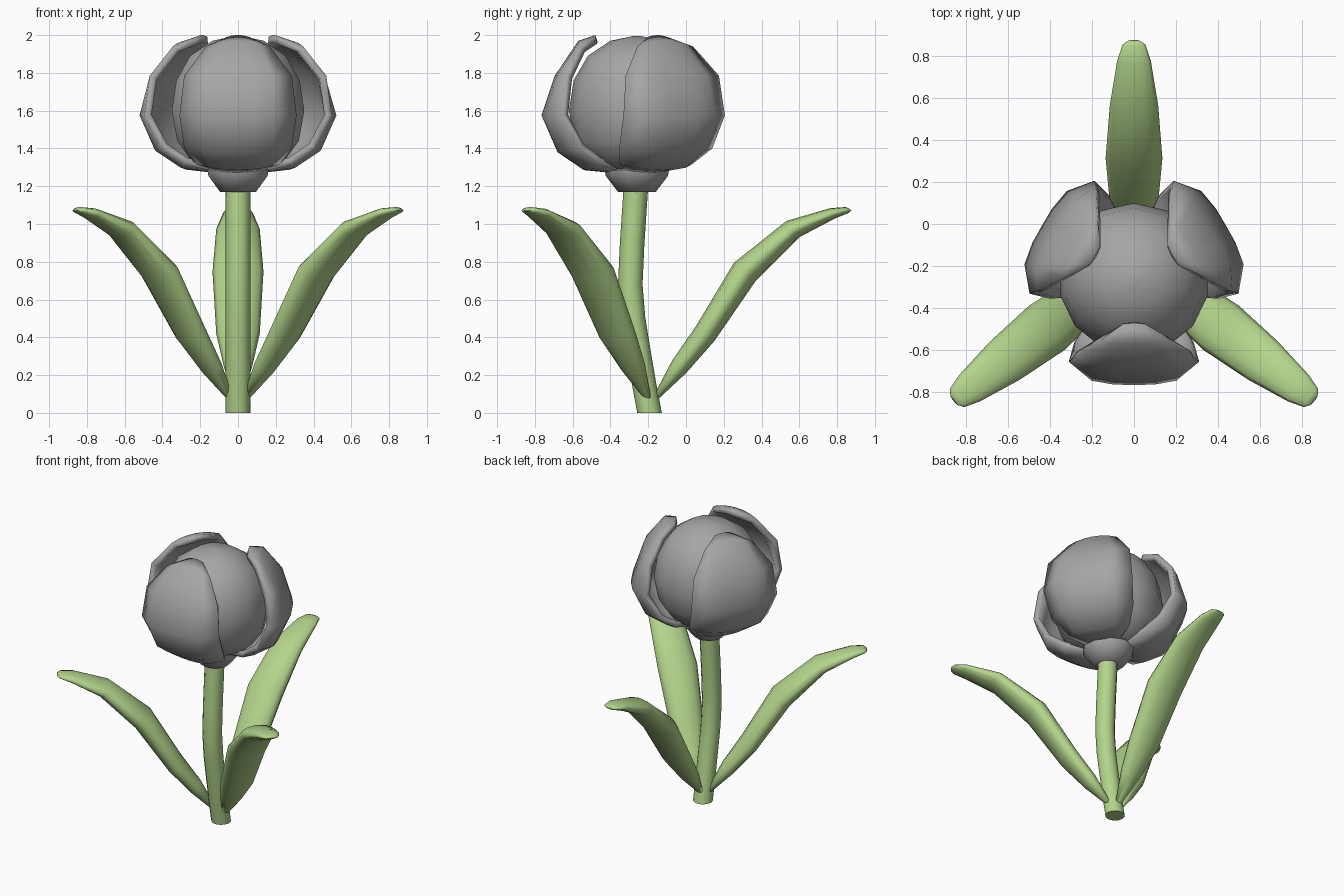
import bpy, bmesh, math
from mathutils import Vector

if "Cube" in bpy.data.objects:
    bpy.data.objects.remove(bpy.data.objects["Cube"])


def material(name, rgb):
    m = bpy.data.materials.new(name)
    m.diffuse_color = (*rgb, 1)
    m.use_nodes = True
    m.node_tree.nodes["Principled BSDF"].inputs["Base Color"].default_value = m.diffuse_color
    return m


GREY = material("petal grey", (0.38, 0.38, 0.38))
GREEN = material("leaf green", (0.45, 0.66, 0.26))


def finish(name, bm, mat, thickness=0, sharp=60):
    """Turn a bmesh into a smooth-shaded object, optionally thickened inward."""
    me = bpy.data.meshes.new(name)
    bm.to_mesh(me)
    bm.free()
    ob = bpy.data.objects.new(name, me)
    bpy.context.collection.objects.link(ob)
    if thickness:
        mod = ob.modifiers.new("thickness", 'SOLIDIFY')
        mod.thickness = thickness
        mod.offset = -1
        dg = bpy.context.evaluated_depsgraph_get()
        me = bpy.data.meshes.new_from_object(ob.evaluated_get(dg))
        ob.modifiers.clear()
        ob.data = me
    me.materials.clear()
    me.materials.append(mat)
    for p in me.polygons:
        p.use_smooth = True
    me.set_sharp_from_angle(angle=math.radians(sharp))
    return ob


def skin(name, loops, mat, sharp=60):
    """Closed tube through a list of equal point rings."""
    bm = bmesh.new()
    loops = [[bm.verts.new(p) for p in ring] for ring in loops]
    n = len(loops[0])
    for a, b in zip(loops, loops[1:]):
        for i in range(n):
            j = (i + 1) % n
            bm.faces.new((a[i], a[j], b[j], b[i]))
    bm.faces.new(loops[0])
    bm.faces.new(loops[-1])
    bmesh.ops.recalc_face_normals(bm, faces=bm.faces)
    return finish(name, bm, mat, sharp=sharp)


def rings(name, profile, sides, mat):
    """Stack of horizontal rings: (radius, y, z)."""
    angles = [math.tau * i / sides for i in range(sides)]
    skin(name, [[(r * math.sin(a), y + r * math.cos(a), z) for a in angles]
                for r, y, z in profile], mat)


def axes(angle):
    a = math.radians(angle)
    return Vector((math.cos(a), math.sin(a), 0)), Vector((-math.sin(a), math.cos(a), 0))


# Stem
rings("stem", [(0.065, y, z) for y, z in
               ((-0.193, 0), (-0.225, 0.17), (-0.252, 0.33), (-0.28, 0.5), (-0.295, 0.68),
                (-0.285, 0.9), (-0.265, 1.2))], 12, GREEN)

# Flower base and closed inner bud
CY = -0.26
rings("flower_base", [(0.10, CY, 1.17), (0.165, CY, 1.255), (0.17, CY, 1.285),
                      (0.12, CY, 1.32)], 10, GREY)
rings("inner_bud", [(r, CY, z) for r, z in
                    ((0.10, 1.27), (0.25, 1.33), (0.33, 1.44), (0.36, 1.6), (0.335, 1.76),
                     (0.26, 1.89), (0.14, 1.97), (0.02, 1.995))], 14, GREY)

# Outer petals: centre line out, z, half width, edge setback, edge lift
PETAL = ((0.08, 1.265, 0.09, 0.0, 0.01), (0.28, 1.285, 0.22, 0.08, 0.03),
         (0.42, 1.38, 0.285, 0.115, 0.02), (0.505, 1.575, 0.31, 0.11, 0),
         (0.435, 1.785, 0.285, 0.06, 0), (0.31, 1.97, 0.17, 0.01, -0.03),
         (0.22, 2.0, 0.06, 0.0, -0.01))
COLS = (-1, -0.65, -0.3, 0, 0.3, 0.65, 1)
for name, angle in (("front", -90), ("right", 30), ("left", 150)):
    d, t = axes(angle)
    bm = bmesh.new()
    grid = [[bm.verts.new(Vector((0, CY, z + lift * c * c)) + d * (u - back * c ** 4) + t * hw * c)
             for c in COLS] for u, z, hw, back, lift in PETAL]
    for lo, hi in zip(grid, grid[1:]):
        for j in range(len(COLS) - 1):
            bm.faces.new((lo[j], lo[j + 1], hi[j + 1], hi[j]))
    finish(name + "_petal", bm, GREY, 0.04, 120)

# Leaves, lens-shaped in section: underside out, z, half width, thickness
LEAF = ((0.02, 0.07, 0.022, 0.03), (0.17, 0.21, 0.075, 0.10), (0.32, 0.38, 0.115, 0.125),
        (0.54, 0.70, 0.135, 0.15), (0.77, 0.93, 0.115, 0.11), (0.96, 1.03, 0.08, 0.06),
        (1.03, 1.058, 0.055, 0.035), (1.045, 1.07, 0.03, 0.015))
for name, angle, push in (("back", 90, 0), ("right", -38, 0.045), ("left", 218, 0.045)):
    d, t = axes(angle)
    loops = []
    for i, (u, z, hw, thick) in enumerate(LEAF):
        p, q = LEAF[max(i - 1, 0)], LEAF[min(i + 1, len(LEAF) - 1)]
        n2 = Vector((p[1] - q[1], q[0] - p[0])).normalized()
        n = d * n2.x + Vector((0, 0, n2.y))
        mid = Vector((0, -0.17, z)) + d * (u + push) + n * thick / 2
        loops.append([mid + t * hw * math.cos(a) + n * thick / 2 * math.sin(a)
                      for a in (math.tau * k / 12 for k in range(12))])
    skin(name + "_leaf", loops, GREEN, 80)
